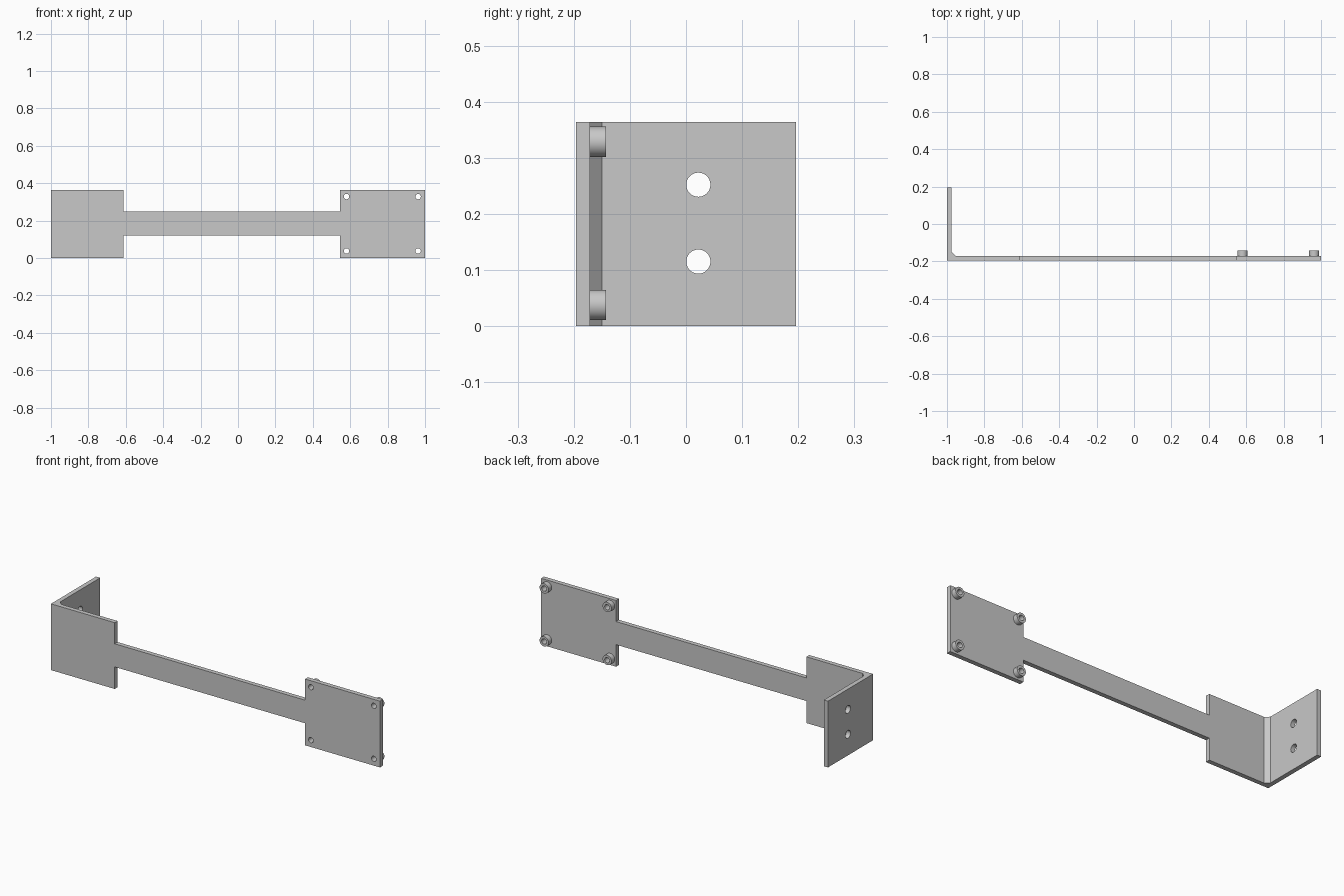
import bpy, bmesh, math
from mathutils import Matrix, Vector

if "Cube" in bpy.data.objects:
    bpy.data.objects.remove(bpy.data.objects["Cube"])

H = 0.364                      # bracket height
Y0, Y1 = -0.196, -0.171        # front and back of the long plate
BOSSES = [(x, z) for x in (0.58, 0.963) for z in (0.0375, 0.3285)]
HOLE_R, BOSS_R = 0.0145, 0.027

grey = bpy.data.materials.new("light_grey")
grey.diffuse_color = (0.58, 0.58, 0.58, 1)
grey.use_nodes = True
grey.node_tree.nodes["Principled BSDF"].inputs["Base Color"].default_value = grey.diffuse_color


def finish(name, bm):
    bmesh.ops.recalc_face_normals(bm, faces=bm.faces)
    mesh = bpy.data.meshes.new(name)
    bm.to_mesh(mesh)
    bm.free()
    mesh.materials.append(grey)
    ob = bpy.data.objects.new(name, mesh)
    bpy.context.collection.objects.link(ob)
    return ob


def box(name, lo, hi):
    lo, hi = Vector(lo), Vector(hi)
    bm = bmesh.new()
    bmesh.ops.create_cube(bm, size=1, matrix=Matrix.Translation((lo + hi) / 2)
                          @ Matrix.Diagonal((*(hi - lo), 1)))
    return finish(name, bm)


def rod(name, centre, radius, axis):
    bm = bmesh.new()
    bmesh.ops.create_cone(bm, cap_ends=True, segments=40, radius1=radius, radius2=radius,
                          depth=0.1, matrix=Matrix.Translation(centre)
                          @ Matrix.Rotation(math.pi / 2, 4, axis))
    return finish(name, bm)


def smooth(ob):
    bpy.ops.object.select_all(action='DESELECT')
    ob.select_set(True)
    bpy.context.view_layer.objects.active = ob
    bpy.ops.object.shade_smooth_by_angle(angle=math.radians(30))


# Bent plate: L profile with a small fillet chamfer inside the corner
bm = bmesh.new()
profile = [(-1, Y0), (1, Y0), (1, Y1), (-0.954, Y1), (-0.975, -0.15), (-0.975, 0.196), (-1, 0.196)]
face = bm.faces.new([bm.verts.new((x, y, 0)) for x, y in profile])
ext = bmesh.ops.extrude_face_region(bm, geom=[face])
bmesh.ops.translate(bm, vec=(0, 0, H), verts=[v for v in ext["geom"] if isinstance(v, bmesh.types.BMVert)])
bracket = finish("bracket", bm)

# Cutters: notches that leave the narrow arm, then the holes
cutters = [box("notch_low", (-0.612, -0.3, -0.1), (0.545, 0, 0.121)),
           box("notch_high", (-0.612, -0.3, 0.248), (0.545, 0, 0.5))]
cutters += [rod("bolt_hole", (-0.9875, 0.022, z), 0.0215, 'Y') for z in (0.115, 0.252)]
cutters += [rod("screw_hole", (x, (Y0 + Y1) / 2, z), HOLE_R, 'X') for x, z in BOSSES]
bpy.context.view_layer.objects.active = bracket
for c in cutters:
    mod = bracket.modifiers.new("cut", 'BOOLEAN')
    mod.operation, mod.solver, mod.object = 'DIFFERENCE', 'EXACT', c
    bpy.ops.object.modifier_apply(modifier=mod.name)
    bpy.data.objects.remove(c)
smooth(bracket)

# Hollow standoffs on the back of the end plate
for x, z in BOSSES:
    bm = bmesh.new()
    section = [(BOSS_R, Y1), (BOSS_R, -0.143), (HOLE_R, -0.143), (HOLE_R, Y1)]
    rings = [[bm.verts.new((x + r * math.cos(a), y, z + r * math.sin(a)))
              for a in (math.tau * i / 40 for i in range(40))] for r, y in section]
    for p, q in zip(rings, rings[1:]):
        for i in range(40):
            j = (i + 1) % 40
            bm.faces.new((p[i], p[j], q[j], q[i]))
    bmesh.ops.recalc_face_normals(bm, faces=bm.faces)
    smooth(finish("standoff", bm))
